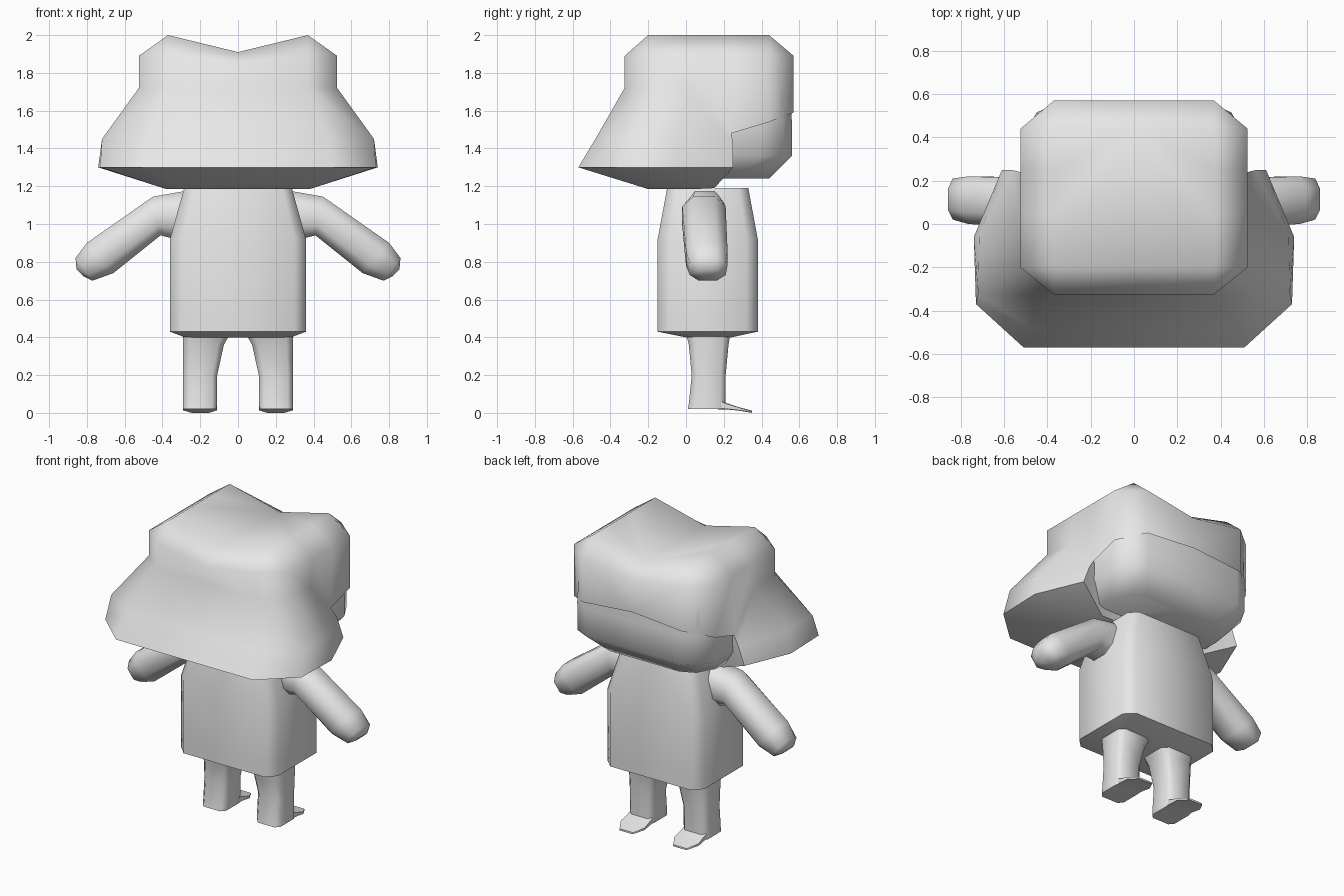
import bpy
import bmesh
import math

if "Cube" in bpy.data.objects:
    bpy.data.objects.remove(bpy.data.objects["Cube"])

GREY = (0.8, 0.8, 0.8, 1.0)
mat = bpy.data.materials.new("plain grey")
mat.use_nodes = True
mat.diffuse_color = GREY
mat.node_tree.nodes["Principled BSDF"].inputs["Base Color"].default_value = GREY


def finish(name, bm):
    """Mirror across x, clean up and make a smooth object."""
    bmesh.ops.remove_doubles(bm, verts=bm.verts, dist=0.0005)
    bmesh.ops.mirror(bm, geom=bm.verts[:] + bm.edges[:] + bm.faces[:],
                     axis='X', merge_dist=0.0005)
    bmesh.ops.recalc_face_normals(bm, faces=bm.faces)
    mesh = bpy.data.meshes.new(name)
    bm.to_mesh(mesh)
    bm.free()
    mesh.materials.append(mat)
    obj = bpy.data.objects.new(name, mesh)
    bpy.context.collection.objects.link(obj)
    bpy.ops.object.select_all(action='DESELECT')
    obj.select_set(True)
    bpy.context.view_layer.objects.active = obj
    bpy.ops.object.shade_smooth_by_angle(angle=math.radians(65))


def loft(bm, rings, closed=False, cap_first=True, cap_last=True):
    """Skin neighbouring rings; a shorter ring joins only the first columns."""
    rows = [[bm.verts.new(p) for p in ring] for ring in rings]
    for a, b in zip(rows, rows[1:]):
        n = min(len(a), len(b))
        for i in range(n if closed else n - 1):
            j = (i + 1) % n
            bm.faces.new((a[i], a[j], b[j], b[i]))
    if cap_first:
        bm.faces.new(rows[0])
    if cap_last:
        bm.faces.new(rows[-1])
    return rows


def half_ring(z, x, y0, y1, c):
    """Right half of a rectangle with cut corners, from back to front."""
    return [(0, y0, z), (x - c, y0, z), (x, y0 + c, z),
            (x, y1 - c, z), (x - c, y1, z), (0, y1, z)]


def octagon(u0, u1, v0, v1, place, cut=0.25):
    """Cut-corner rectangle in u, v put into space by place(u, v)."""
    a, b = cut, 1 - cut
    pts = [(a, 0), (b, 0), (1, a), (1, b), (b, 1), (a, 1), (0, b), (0, a)]
    return [place(u0 + (u1 - u0) * u, v0 + (v1 - v0) * v) for u, v in pts]


# Body: boxy tunic narrowing at the shoulders, shallow underside
bm = bmesh.new()
loft(bm, [half_ring(0.40, 0.28, 0.0, 0.24, 0.04),
          half_ring(0.43, 0.36, -0.15, 0.38, 0.06),
          half_ring(0.52, 0.36, -0.15, 0.38, 0.06),
          half_ring(0.92, 0.36, -0.15, 0.38, 0.06),
          half_ring(1.19, 0.285, -0.10, 0.33, 0.05)])
finish("body", bm)

# Legs: wider at the hip on the inner side
bm = bmesh.new()
legs = [(0.42, 0.04, 0.0, 0.235), (0.36, 0.075, 0.015, 0.225),
        (0.20, 0.11, 0.03, 0.21), (0.05, 0.11, 0.015, 0.21),
        (0.02, 0.115, 0.01, 0.21)]
loft(bm, [octagon(x0, 0.29, y0, y1, lambda u, v, z=z: (u, v, z), 0.15)
          for z, x0, y0, y1 in legs], closed=True)
finish("legs", bm)

# Feet: thin toes that taper forward
bm = bmesh.new()
toes = [(0.17, 0.115, 0.285, 0.018, 0.07), (0.22, 0.115, 0.285, 0.018, 0.05),
        (0.28, 0.11, 0.29, 0.012, 0.03), (0.35, 0.15, 0.25, 0.0, 0.012)]
loft(bm, [octagon(x0, x1, z0, z1, lambda u, v, y=y: (u, y, v), 0.1)
          for y, x0, x1, z0, z1 in toes], closed=True)
finish("feet", bm)

# Arms: sections from the shoulder to the hand, as top, bottom and depth
bm = bmesh.new()
arm = [((0.25, 1.18), (0.33, 0.92), 0.0, 0.20),
       ((0.45, 1.145), (0.41, 0.94), -0.02, 0.21),
       ((0.80, 0.90), (0.66, 0.74), 0.0, 0.22),
       ((0.86, 0.82), (0.77, 0.70), 0.02, 0.21),
       ((0.855, 0.76), (0.82, 0.725), 0.06, 0.17)]
rings = []
for (tx, tz), (bx, bz), y0, y1 in arm:
    rings.append(octagon(0, 1, y0, y1, lambda t, y: (
        bx + (tx - bx) * t, y, bz + (tz - bz) * t)))
loft(bm, rings, closed=True)
finish("arms", bm)


# Head: rounded face under the fringe
def head_ring(z, x, y):
    return [(0, -0.2, z), (x * 0.7, -0.2, z), (x, -0.05, z), (x, y - 0.16, z),
            (x - 0.065, y - 0.045, z), (x - 0.16, y, z), (0, y, z)]


bm = bmesh.new()
loft(bm, [head_ring(1.24, 0.42, 0.44), head_ring(1.36, 0.512, 0.56),
          head_ring(1.55, 0.515, 0.56), head_ring(1.75, 0.51, 0.55)])
finish("head", bm)

# Hair: creased cap, raised fringe in front, wide flare behind and at the sides
top = [(0, -0.2, 1.91), (0.37, -0.2, 2), (0.37, -0.2, 2), (0.37, 0.05, 2),
       (0.37, 0.25, 2), (0.37, 0.44, 2), (0.37, 0.44, 2), (0, 0.44, 1.91)]
crown = [(0, -0.325, 1.83), (0.37, -0.325, 1.89), (0.525, -0.2, 1.89),
         (0.525, 0.05, 1.89), (0.525, 0.25, 1.89), (0.525, 0.44, 1.89),
         (0.37, 0.57, 1.89), (0, 0.57, 1.83)]
brow = [(0, -0.325, 1.72), (0.37, -0.325, 1.72), (0.525, -0.2, 1.72),
        (0.525, 0.02, 1.70), (0.525, 0.24, 1.48), (0.525, 0.44, 1.54),
        (0.37, 0.57, 1.59), (0, 0.57, 1.62)]
flare = [(0, -0.48, 1.45), (0.48, -0.48, 1.45), (0.72, -0.32, 1.45),
         (0.715, -0.06, 1.45), (0.565, 0.25, 1.42)]
rim = [(0, -0.57, 1.30), (0.51, -0.57, 1.30), (0.73, -0.37, 1.30),
       (0.74, -0.06, 1.30), (0.61, 0.25, 1.30)]
nape = [(0, -0.2, 1.185), (0.30, -0.2, 1.185), (0.38, -0.1, 1.185),
        (0.38, 0.05, 1.185), (0.38, 0.15, 1.19)]
bm = bmesh.new()
rows = loft(bm, [top, crown, brow, flare, rim, nape],
            cap_first=False, cap_last=False)
left = rows[0]
bm.faces.new([left[i] for i in (0, 1, 3, 4, 5, 7)])
front = bm.verts.new((0, 0.15, 1.19))
bm.faces.new(rows[-1] + [front])
# Front edge of the side locks, running into the head
inner = bm.verts.new((0.3, 0.18, 1.4))
edge = [row[4] for row in rows[2:]]
for a, b in zip(edge, edge[1:] + [front]):
    bm.faces.new((a, b, inner))
finish("hair", bm)
